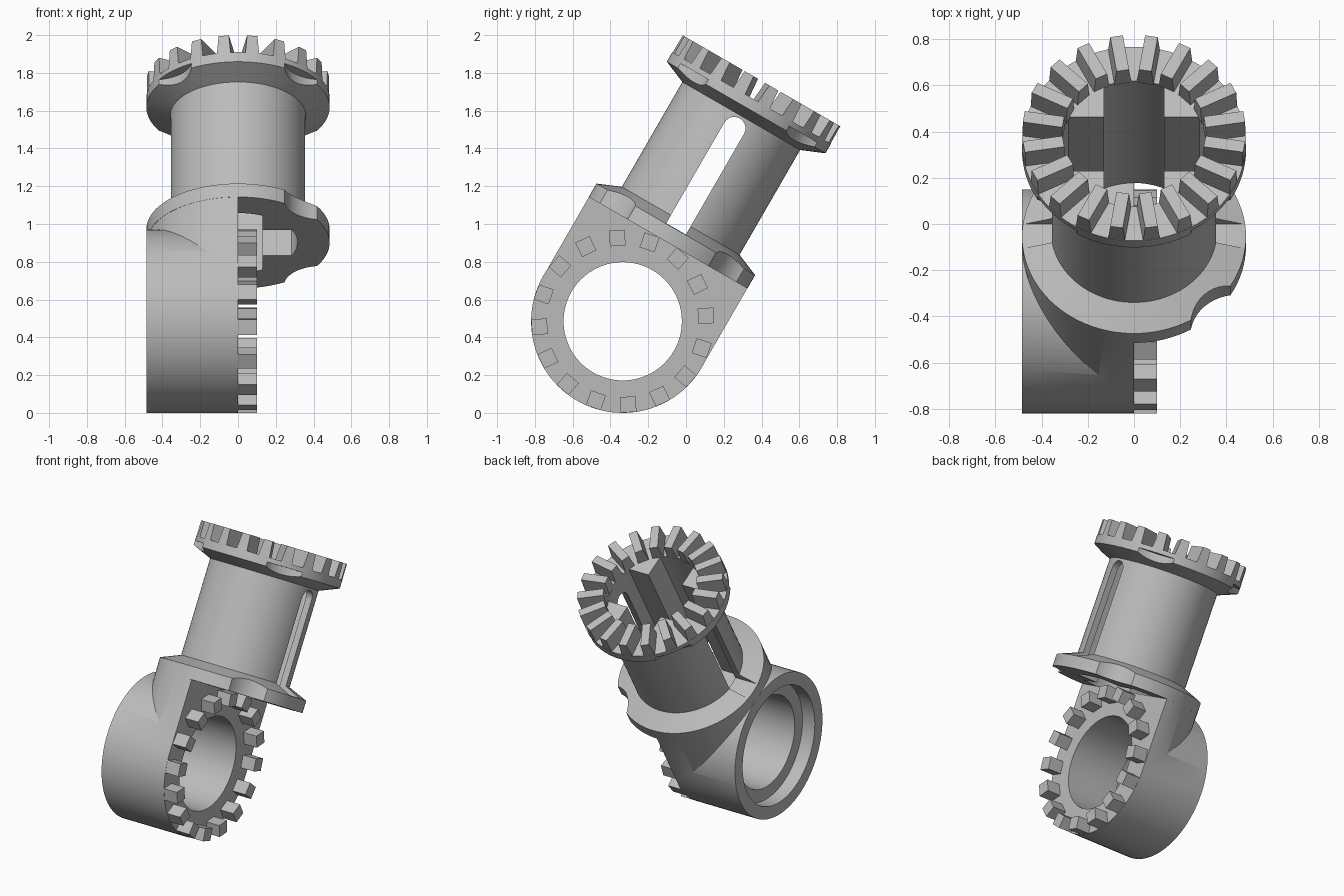
import bpy
import bmesh
from math import radians, pi, cos, sin
from mathutils import Matrix, Vector

default = bpy.data.objects.get("Cube")
if default:
    bpy.data.objects.remove(default, do_unlink=True)

GREY = (0.5, 0.5, 0.5, 1.0)
mat = bpy.data.materials.new("light grey plastic")
mat.use_nodes = True
mat.diffuse_color = GREY
mat.node_tree.nodes["Principled BSDF"].inputs["Base Color"].default_value = GREY

R = 0.485        # outer radius of the ring and the flanges
SEAT = 0.48      # height of the lower flange underside along the tilted axis
RIM = 0.562      # upper edge of the lower flange rim
DISC = 1.365     # top of the upper flange
ALONG_X = Matrix.Rotation(pi / 2, 4, "Y")
# Parts are built upright around the ring centre, then leaned backwards
PLACE = Matrix.Translation((0, -0.335, R)) @ Matrix.Rotation(radians(-30), 4, "X")


def add_object(name, bm):
    bmesh.ops.recalc_face_normals(bm, faces=bm.faces)
    mesh = bpy.data.meshes.new(name)
    bm.to_mesh(mesh)
    bm.free()
    mesh.materials.append(mat)
    obj = bpy.data.objects.new(name, mesh)
    bpy.context.collection.objects.link(obj)
    return obj


def box(name, lo, hi):
    lo, hi = Vector(lo), Vector(hi)
    bm = bmesh.new()
    bmesh.ops.create_cube(bm, size=1, matrix=Matrix.Translation((lo + hi) / 2)
                          @ Matrix.Diagonal((*(hi - lo), 1)))
    return add_object(name, bm)


def lathe(name, profile, matrix=Matrix(), steps=96):
    """Closed solid of revolution from (radius, height) points."""
    bm = bmesh.new()
    rings = [[bm.verts.new(matrix @ Vector((r * cos(a), r * sin(a), z)))
              for a in (2 * pi * i / steps for i in range(steps))]
             for r, z in profile]
    for low, high in zip(rings, rings[1:]):
        for i in range(steps):
            j = (i + 1) % steps
            bm.faces.new((low[i], low[j], high[j], high[i]))
    bm.faces.new(rings[0])
    bm.faces.new(rings[-1])
    return add_object(name, bm)


def rod(name, r, z0, z1, matrix=Matrix(), steps=96):
    return lathe(name, [(r, z0), (r, z1)], matrix, steps)


def combine(obj, others, operation="DIFFERENCE"):
    for other in others:
        mod = obj.modifiers.new("combine", "BOOLEAN")
        mod.operation = operation
        mod.solver = "EXACT"
        mod.object = other
        graph = bpy.context.evaluated_depsgraph_get()
        baked = bpy.data.meshes.new_from_object(obj.evaluated_get(graph))
        obj.modifiers.clear()
        obj.data = baked
        bpy.data.objects.remove(other, do_unlink=True)


def tooth_ring(name, count, inner, base, top, base_width, top_width, matrix=Matrix()):
    """Radial teeth on a plane, with a gap centred on the x axis."""
    bm = bmesh.new()
    for i in range(count):
        turn = matrix @ Matrix.Rotation((i + 0.5) * 2 * pi / count, 4, "Z")
        for v in bmesh.ops.create_cube(bm, size=1)["verts"]:
            width = top_width if v.co.z > 0 else base_width
            v.co = turn @ Vector((R - 0.002 if v.co.x > 0 else inner,
                                  v.co.y * width,
                                  top if v.co.z > 0 else base))
    return add_object(name, bm)


# Hollow shaft with a chamfered flange at each end
shaft = lathe("flanged_shaft", [
    (R, SEAT), (R, RIM), (0.36, 0.614),
    (0.36, 1.255), (R, 1.307), (R, DISC)])

# Cross-shaped bore with rounded arm ends
cutters = []
for half_x, half_y in ((0.4, 0.135), (0.13, 0.4)):
    arm = box("bore", (-half_x, -half_y, 0.4), (half_x, half_y, 1.5))
    combine(arm, [rod("bore_limit", 0.315, 0.3, 1.6)], "INTERSECT")
    cutters.append(arm)

# Slot through both sides of the shaft, rounded at the top
SLOT = 0.06
cutters.append(box("slot", (-0.6, -SLOT, RIM + 0.003), (0.6, SLOT, 1.18)))
cutters.append(rod("slot_end", SLOT, -0.6, 0.6,
                   Matrix.Translation((0, 0, 1.18)) @ ALONG_X, 24))

# Scallops: four under the upper flange, two in the free half of the lower one
for sx in (-1, 1):
    for sy in (-1, 1):
        spot = Matrix.Translation((sx * 0.449, sy * 0.449, 0))
        cutters.append(rod("scallop", 0.205, 0.4 if sx > 0 else 1.0, 1.335, spot, 48))
combine(shaft, cutters)

# Hinge ring blended into a half-round neck below the flange
ring = rod("hinge_ring", R, -R, 0.2, ALONG_X)
combine(ring, [rod("neck", R - 0.001, 0.01, SEAT)], "UNION")
combine(ring, [box("free_half", (0, -1, -1), (1, 1, 1)),
               rod("hole", 0.313, -1, 1, ALONG_X),
               rod("counterbore", 0.4, -1, -0.39, ALONG_X)])

# Locking teeth on the hinge face and on the shaft end
hinge_teeth = tooth_ring("hinge_teeth", 16, 0.4, -0.01, 0.1, 0.083, 0.083, ALONG_X)
crown_teeth = tooth_ring("crown_teeth", 20, 0.31, DISC - 0.01, 1.47, 0.075, 0.055)

for obj in (shaft, ring, hinge_teeth, crown_teeth):
    obj.data.shade_smooth()
    obj.data.set_sharp_from_angle(angle=radians(25))
    obj.matrix_world = PLACE
